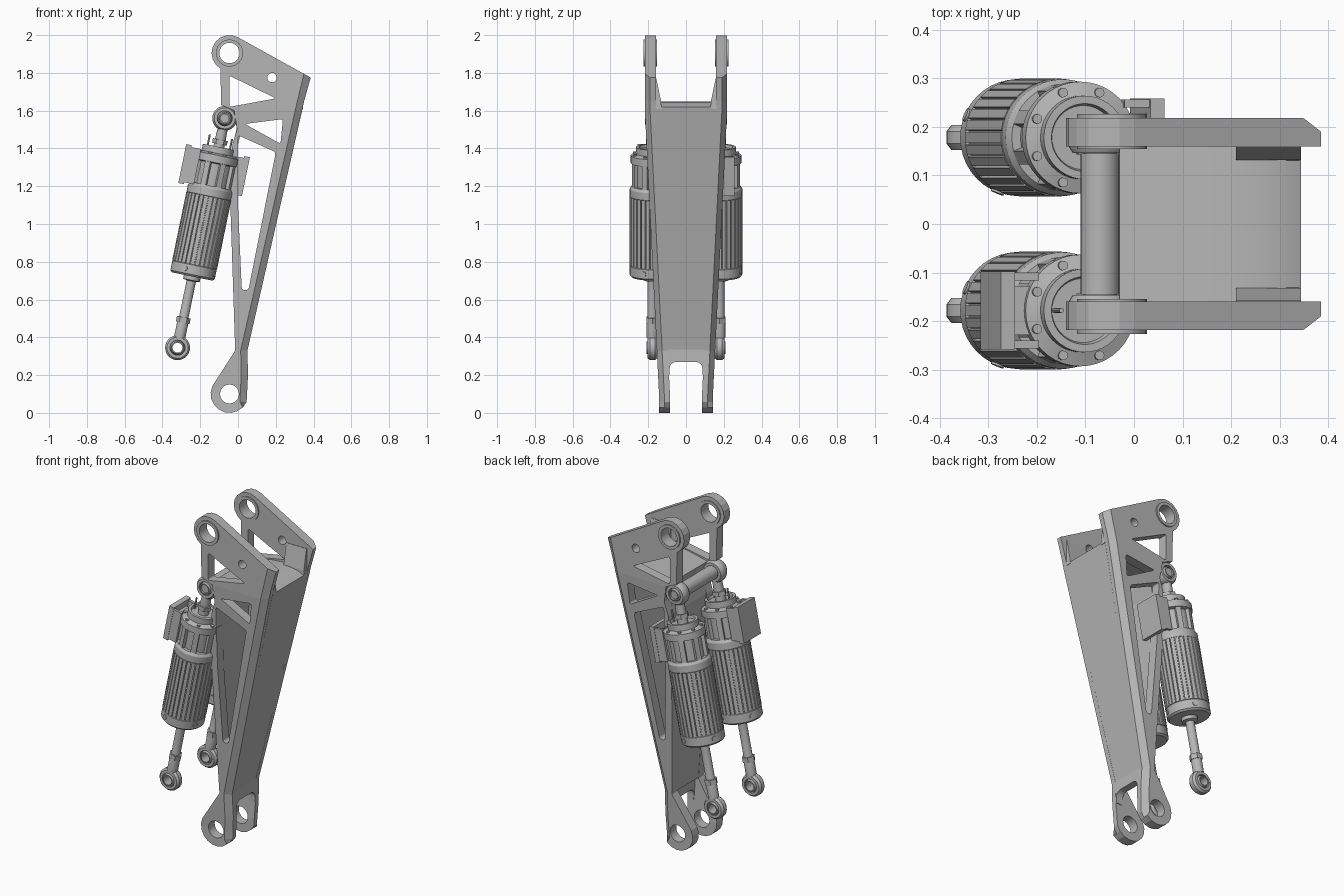
import bpy, bmesh, math
from mathutils import Matrix, Vector

cube = bpy.data.objects.get("Cube")
if cube:
    bpy.data.objects.remove(cube, do_unlink=True)

grey = bpy.data.materials.new("satin_grey_metal")
grey.use_nodes = True
TONE = (0.47, 0.47, 0.47, 1)
grey.diffuse_color = TONE
grey.node_tree.nodes["Principled BSDF"].inputs["Base Color"].default_value = TONE


def finish(name, bm, matrix=None, smooth=False):
    """Turn a bmesh into an object with the shared material."""
    bmesh.ops.recalc_face_normals(bm, faces=bm.faces)
    if matrix:
        bm.transform(matrix)
    mesh = bpy.data.meshes.new(name)
    bm.to_mesh(mesh)
    bm.free()
    mesh.materials.append(grey)
    ob = bpy.data.objects.new(name, mesh)
    bpy.context.collection.objects.link(ob)
    bpy.ops.object.select_all(action="DESELECT")
    ob.select_set(True)
    bpy.context.view_layer.objects.active = ob
    if smooth:
        bpy.ops.object.shade_smooth_by_angle(angle=math.radians(32))
    return ob


def prism(bm, points, y0, y1, corner=0):
    """Extrude an xz outline along y, optionally rounding its corners."""
    low = [bm.verts.new((x, y0, z)) for x, z in points]
    high = [bm.verts.new((x, y1, z)) for x, z in points]
    bm.faces.new(low)
    bm.faces.new(high[::-1])
    for i in range(len(low)):
        j = (i + 1) % len(low)
        bm.faces.new((low[j], low[i], high[i], high[j]))
    if corner:
        edges = [bm.edges.get(pair) for pair in zip(low, high)]
        bmesh.ops.bevel(bm, geom=edges, offset=corner, segments=4,
                        profile=0.5, affect="EDGES", clamp_overlap=True)
    return high


def lathe(bm, profile, sides=32, closed=False, matrix=None):
    """Spin (radius, height) points about z; closed makes a ring."""
    rings = []
    for r, h in profile:
        ring = []
        for i in range(sides):
            a = math.tau * i / sides
            p = Vector((r * math.cos(a), r * math.sin(a), h))
            ring.append(bm.verts.new(matrix @ p if matrix else p))
        rings.append(ring)
    pairs = list(zip(rings, rings[1:]))
    if closed:
        pairs.append((rings[-1], rings[0]))
    else:
        bm.faces.new(rings[0])
        bm.faces.new(rings[-1])
    for a, b in pairs:
        for i in range(sides):
            j = (i + 1) % sides
            bm.faces.new((a[i], a[j], b[j], b[i]))


def box(bm, size, centre, turn=0):
    m = Matrix.Rotation(turn, 4, "Z") @ Matrix.Translation(centre) @ Matrix.Diagonal((*size, 1))
    bmesh.ops.create_cube(bm, size=1, matrix=m)


def slice_mesh(bm, co, normal):
    bmesh.ops.bisect_plane(bm, geom=bm.verts[:] + bm.edges[:] + bm.faces[:], plane_co=co, plane_no=normal)


def arc(cx, cz, r, start, end, n):
    angles = [math.radians(start + (end - start) * i / n) for i in range(n + 1)]
    return [(cx + r * math.cos(a), cz + r * math.sin(a)) for a in angles]


def cut(ob, cutter):
    mod = ob.modifiers.new("cut", "BOOLEAN")
    mod.operation, mod.solver, mod.object = "DIFFERENCE", "EXACT", cutter
    bpy.context.view_layer.objects.active = ob
    bpy.ops.object.modifier_apply(modifier=mod.name)
    bpy.data.objects.remove(cutter, do_unlink=True)


def taper(z):
    """How far the sides lean inward at height z."""
    return 0.05 * min(max(1.6 - z, 0), 1.5)


INNER, OUTER = 0.16, 0.218
TOP, FOOT = (-0.045, 1.905), (-0.045, 0.1)

# Side plate outline, with its back outer edge chamfered
back_edge = [(0.053, 0.2), (0.05, 0.33), (0.35, 1.65), (0.385, 1.775)]
outline = (arc(*TOP, 0.095, 61, 240, 9)
           + [(-0.09, 1.63), (-0.02, 1.6), (-0.005, 1.5), (-0.03, 1.42), (-0.042, 1.15), (-0.015, 0.33)]
           + arc(*FOOT, 0.1, 155, 335, 9) + back_edge)
bm = bmesh.new()
high = prism(bm, outline, INNER, OUTER)
slice_mesh(bm, (0, OUTER - 0.028, 0), (0, 1, 0))
for v in high[-5:]:
    v.co.x -= 0.036
high[-1].co.z += 0.02
plate = finish("side_plates", bm)

# Windows and pin holes in the plate
windows = [
    ([(0.02, 0.65), (0.055, 0.65), (0.2, 1.38), (0.0, 1.47), (0.0, 1.1)], 0.015),
    ([(0.035, 1.53), (0.225, 1.425), (0.238, 1.555)], 0.012),
    ([(-0.045, 1.785), (-0.045, 1.62), (0.2, 1.665)], 0.012),
    (arc(*TOP, 0.06, 0, 345, 23), 0),
    (arc(*FOOT, 0.05, 0, 345, 23), 0),
    (arc(0.18, 1.775, 0.025, 0, 345, 15), 0),
]
for points, corner in windows:
    bm = bmesh.new()
    prism(bm, points, 0.1, 0.3, corner)
    cut(plate, finish("window_cutter", bm))

# Lean the plate inward, then mirror it to the other side
bm = bmesh.new()
bm.from_mesh(plate.data)
for z in (0.1, 1.6):
    slice_mesh(bm, (0, 0, z), (0, 0, 1))
for v in bm.verts:
    v.co.y -= taper(v.co.z)
bm.to_mesh(plate.data)
bm.free()
mirror = plate.modifiers.new("mirror", "MIRROR")
mirror.use_axis = (False, True, False)
mirror.use_mirror_merge = False


def panel(name, points):
    """A wall between the side plates that narrows with them."""
    b = bmesh.new()
    prism(b, points, -1, 1)
    for v in b.verts:
        v.co.y *= INNER + 0.005 - taper(v.co.z)
    return finish(name, b)


# Front wall, and back panel with an arched foot
panel("front_wall", [(-0.014, 0.335), (-0.04, 1.15), (-0.028, 1.42), (-0.008, 1.5), (-0.012, 1.57),
                     (0.02, 1.57), (0.02, 1.5), (0.0, 1.42), (-0.005, 1.15), (0.015, 0.335)])
back = panel("back_panel", [(0.344, 1.62), (0.05, 0.335), (0.052, 0.2), (0.01, 0.2), (0.005, 0.34), (0.296, 1.62)])
bm = bmesh.new()
prism(bm, [(-0.087, 0.05), (0.087, 0.05), (0.087, 0.27), (-0.087, 0.27)], -0.5, 0.5, 0.035)
cut(back, finish("arch_cutter", bm, Matrix.Rotation(math.pi / 2, 4, "Z")))

# Cross web between the plates, with fillets at the panel corners
bm = bmesh.new()
prism(bm, [(-0.03, 1.61), (0.1, 1.64), (0.2, 1.648), (0.26, 1.646), (0.31, 1.636), (0.344, 1.62),
           (0.334, 1.585), (0.25, 1.575), (-0.01, 1.56)], -INNER - 0.005, INNER + 0.005)
finish("cross_web", bm, smooth=True)
for side in (-1, 1):
    bm = bmesh.new()
    prism(bm, [(0.162, 1.77), (0.157, 1.77), (0.132, 1.65), (0.13, 1.61), (0.162, 1.61)], -0.344, -0.21)
    bm.transform(Matrix.Rotation(math.pi / 2, 4, "Z"))
    for v in bm.verts:
        v.co.y *= side
    finish("corner_fillet", bm)

# Pin bushings in the upper lugs, and the shaft joining the upper rod ends
along_y = Matrix.Rotation(math.pi / 2, 4, "X")
for y in (-0.19, 0.19):
    bm = bmesh.new()
    lathe(bm, [(0.054, -0.036), (0.072, -0.036), (0.072, 0.036), (0.054, 0.036)], 24, True)
    finish("lug_bushing", bm, Matrix.Translation((TOP[0], y, TOP[1])) @ along_y, True)
bm = bmesh.new()
lathe(bm, [(0.024, -0.21), (0.024, -0.145), (0.04, -0.145), (0.04, 0.145), (0.024, 0.145), (0.024, 0.21)], 24)
finish("upper_shaft", bm, Matrix.Translation((-0.07, 0, 1.56)) @ along_y, True)

# Linear actuators, built upright from the lower eye and then tilted
LENGTH = 1.24


def actuator(side, matrix):
    def part(name, build, smooth=True):
        b = bmesh.new()
        build(b)
        finish(side + "_" + name, b, matrix, smooth)

    def eyes(b):
        for h, wide in ((0, 0.032), (LENGTH, 0.04)):
            m = Matrix.Translation((0, 0, h)) @ along_y
            lathe(b, [(0.04, -wide * 0.8), (0.056, -wide * 0.8), (0.066, -wide * 0.4), (0.066, wide * 0.4),
                      (0.056, wide * 0.8), (0.04, wide * 0.8)], 24, True, m)
            lathe(b, [(0.026, -wide), (0.032, -wide), (0.041, 0), (0.032, wide), (0.026, wide)], 24, True, m)

    def rods(b):
        lathe(b, [(0.03, 0.055), (0.03, 0.14), (0.025, 0.16), (0.025, 0.36), (0.045, 0.365), (0.045, 0.4)], 20)
        lathe(b, [(0.03, 1.06), (0.027, LENGTH - 0.055)], 20)

    def nuts(b):
        lathe(b, [(0.037, 0.135), (0.037, 0.165)], 6)
        lathe(b, [(0.04, 1.1), (0.04, 1.125)], 6)

    def body(b):
        lathe(b, [(0.11, 0.385), (0.12, 0.395), (0.12, 0.445), (0.114, 0.45), (0.114, 0.815), (0.12, 0.82),
                  (0.12, 0.86), (0.11, 0.875), (0.092, 0.875), (0.092, 0.995), (0.115, 1.0), (0.115, 1.04),
                  (0.1, 1.045), (0.086, 1.05), (0.086, 1.085), (0.07, 1.085), (0.066, 1.07)], 40)

    def slats(b):
        for i in range(30):
            box(b, (0.014, 0.02, 0.37), (0.114, 0, 0.633), math.tau * i / 30)

    def neck_ribs(b):
        for i in range(8):
            box(b, (0.03, 0.03, 0.13), (0.095, 0, 0.935), math.tau * (i + 0.5) / 8)

    def bolts(b):
        for i in range(8):
            turn = Matrix.Rotation(math.tau * (i + 0.5) / 8, 4, "Z")
            lathe(b, [(0.01, 1.03), (0.01, 1.052)], 10, False, turn @ Matrix.Translation((0.1, 0, 0)))
            if i % 2:
                radial = turn @ Matrix.Translation((0.11, 0, 0.42)) @ Matrix.Rotation(math.pi / 2, 4, "Y")
                lathe(b, [(0.014, 0), (0.014, 0.014)], 12, False, radial)
        lathe(b, [(0.005, 1.06), (0.005, 1.14)], 8, False, Matrix.Translation((-0.06, 0, 0)))

    def connector(b):
        box(b, (0.03, 0.16, 0.21), (-0.157, 0, 0.96))
        box(b, (0.07, 0.1, 0.15), (-0.11, 0, 0.95))
        for y in (-0.07, 0.07):
            box(b, (0.07, 0.016, 0.19), (-0.125, y, 0.96))

    part("rod_ends", eyes)
    part("piston_rod", rods)
    part("lock_nuts", nuts, False)
    part("motor_body", body)
    part("cooling_slats", slats, False)
    part("neck_ribs", neck_ribs, False)
    part("bolts", bolts)
    part("connector_box", connector, False)


tilt = Matrix.Rotation(math.atan2(0.25, 1.215), 4, "Y")
for side, y, spin in (("front", -0.178, 0), ("back", 0.178, math.pi)):
    actuator(side, Matrix.Translation((-0.32, y, 0.345)) @ tilt @ Matrix.Rotation(spin, 4, "Z"))
